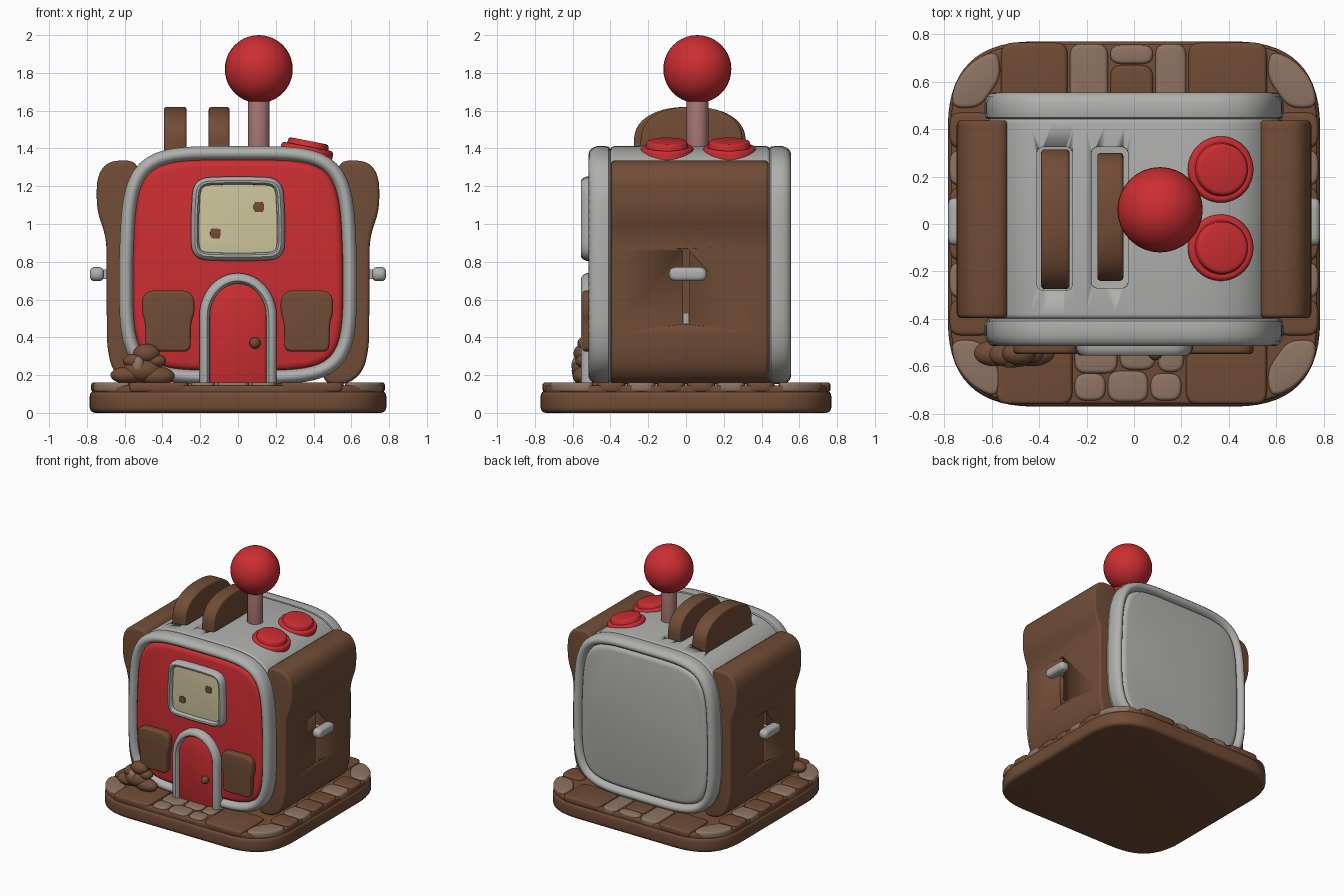
import bpy, bmesh, math
from mathutils import Matrix, Vector

if "Cube" in bpy.data.objects:
    bpy.data.objects.remove(bpy.data.objects["Cube"])


def material(name, r, g, b):
    m = bpy.data.materials.new(name)
    m.diffuse_color = (r, g, b, 1)
    m.use_nodes = True
    m.node_tree.nodes["Principled BSDF"].inputs["Base Color"].default_value = m.diffuse_color
    return m


RED = material("red", 0.60, 0.027, 0.032)
BROWN = material("brown", 0.165, 0.073, 0.037)
STONE = material("light_stone", 0.27, 0.175, 0.125)
GREY = material("light_grey", 0.43, 0.43, 0.42)
CREAM = material("cream", 0.62, 0.57, 0.34)
PINK = material("dusty_pink", 0.40, 0.19, 0.18)

PLANES = {"XZ": lambda u, v, d: (u, d, v), "YZ": lambda u, v, d: (d, u, v), "XY": lambda u, v, d: (u, v, d)}


def finish(name, bm, mat, angle=40):
    bmesh.ops.recalc_face_normals(bm, faces=bm.faces[:])
    me = bpy.data.meshes.new(name)
    bm.to_mesh(me)
    bm.free()
    me.materials.append(mat)
    me.polygons.foreach_set("use_smooth", [True] * len(me.polygons))
    me.set_sharp_from_angle(angle=math.radians(angle))
    ob = bpy.data.objects.new(name, me)
    bpy.context.collection.objects.link(ob)
    return ob


# ---- outline helpers ----
def round_poly(pts, r, seg=6):
    out, n = [], len(pts)
    for i in range(n):
        p, a, b = Vector(pts[i]), Vector(pts[i - 1]), Vector(pts[(i + 1) % n])
        s = p + (a - p).normalized() * min(r, (a - p).length * 0.48)
        e = p + (b - p).normalized() * min(r, (b - p).length * 0.48)
        for k in range(seg + 1):
            t = k / seg
            out.append(s * (1 - t) ** 2 + p * 2 * t * (1 - t) + e * t * t)
    return out


def rect(x0, x1, y0, y1):
    return [(x0, y0), (x1, y0), (x1, y1), (x0, y1)]


def superellipse(cx, cy, a, b, n, taper=0.0, steps=96):
    out = []
    for i in range(steps):
        t = math.tau * i / steps
        c, s = math.cos(t), math.sin(t)
        k = (abs(c) ** n + abs(s) ** n) ** (-1 / n)
        out.append((cx + a * c * k * (1 - taper * max(0, s * k)), cy + b * s * k))
    return out


def inset(pts, off):
    n, out = len(pts), []
    for i in range(n):
        p = Vector(pts[i])
        d1 = (p - Vector(pts[i - 1])).normalized()
        d2 = (Vector(pts[(i + 1) % n]) - p).normalized()
        n1, n2 = Vector((-d1.y, d1.x)), Vector((-d2.y, d2.x))
        out.append(p + (n1 + n2) / max(0.3, 1 + n1.dot(n2)) * off)
    return out


def loft(name, mat, outline, profile, plane):
    """Stack copies of an outline; profile holds (inset, depth) pairs."""
    pts = [Vector(p) for p in outline]
    if sum(pts[i - 1].cross(pts[i]) for i in range(len(pts))) < 0:
        pts.reverse()
    bm, f = bmesh.new(), PLANES[plane]
    loops = [[bm.verts.new(f(p.x, p.y, d)) for p in inset(pts, off)] for off, d in profile]
    n = len(pts)
    for A, B in zip(loops, loops[1:]):
        for i in range(n):
            bm.faces.new((A[i - 1], A[i], B[i], B[i - 1]))
    bm.faces.new(loops[0])
    bm.faces.new(loops[-1])
    return finish(name, bm, mat)


def slab(name, mat, outline, d0, d1, r, plane):
    q = [(r * (1 - math.sin(k * math.pi / 8)), r * (1 - math.cos(k * math.pi / 8))) for k in range(5)]
    s = 1 if d1 > d0 else -1
    prof = [(o, d0 + s * d) for o, d in q] + [(o, d1 - s * d) for o, d in reversed(q)]
    return loft(name, mat, outline, prof, plane)


def ball(name, mat, loc, scale):
    bm = bmesh.new()
    m = Matrix.Translation(loc) @ Matrix.Diagonal((*scale, 1))
    bmesh.ops.create_uvsphere(bm, u_segments=32, v_segments=20, radius=1, matrix=m)
    return finish(name, bm, mat)


def cut(ob, *cutters):
    for c in cutters:
        m = ob.modifiers.new("slot", "BOOLEAN")
        m.object, m.operation, m.solver = c, "DIFFERENCE", "EXACT"
        bpy.context.view_layer.objects.active = ob
        bpy.ops.object.modifier_apply(modifier=m.name)
        bpy.data.objects.remove(c)


# ---- base and paving stones ----
base = round_poly(rect(-.785, .785, -.77, .77), .36, 14)
slab("base", BROWN, base, 0, .118, .03, "XY")
slab("paving_bed", BROWN, inset(base, .012), .10, .145, .012, "XY")


def stone(pts, mat, top=.162):
    slab("paving_stone", mat, round_poly(pts, .05, 4), .11, top, .016, "XY")


for x0, x1, y0, y1, m in [(-.58, -.26, -.76, -.45, BROWN), (.22, .56, -.76, -.45, BROWN),
                          (-.25, -.12, -.745, -.63, STONE), (-.11, .06, -.75, -.62, STONE),
                          (.07, .20, -.745, -.63, STONE), (-.25, -.07, -.63, -.48, STONE),
                          (-.06, .09, -.615, -.48, STONE), (.10, .21, -.625, -.48, STONE),
                          (-.56, -.28, .50, .765, BROWN), (-.27, -.11, .50, .76, STONE),
                          (-.10, .08, .50, .67, BROWN), (-.10, .08, .675, .755, STONE),
                          (.09, .22, .50, .76, STONE), (.23, .56, .50, .765, BROWN)]:
    stone(rect(x0, x1, y0, y1), m)
for sx in (-1, 1):
    for sy in (-1, 1):
        stone([(sx * x, sy * y) for x, y in ((.775, .49), (.65, .49), (.56, .62), (.575, .735), (.68, .69), (.755, .60))], STONE)
    for i in range(6):
        y = -.47 + i * .158
        a, b = sorted((sx * .60, sx * .778))
        stone(rect(a, b, y, y + .15), STONE if i % 3 == 1 else BROWN)

# ---- toaster body ----
body = superellipse(0, .782, .63, .63, 4.4, .035)
core = slab("body_core", GREY, body, -.40, .445, .02, "XZ")
cut(core, slab("cutter", GREY, round_poly(rect(-.41, -.26, -.28, .325), .03), 1.15, 1.6, .001, "XY"),
    slab("cutter", GREY, round_poly(rect(-.18, -.025, -.27, .325), .03), 1.15, 1.6, .001, "XY"))

# front and back rims with their panels
rim = [(.02, .0), (.003, .012), (0, .03), (0, .075), (.01, .10), (.024, .114), (.038, .118),
       (.054, .112), (.066, .098), (.074, .07)]
panel = [(.07, .06), (.077, .085), (.088, .098), (.11, .103)]
for name, y, s, mat in (("front", -.397, -1, RED), ("back", .437, 1, GREY)):
    loft(name + "_rim", GREY, body, [(o, y + s * d) for o, d in rim], "XZ")
    loft(name + "_panel", mat, body, [(o, y + s * d) for o, d in panel], "XZ")

# bread-shaped side panels with slot and lever
side = [(.53, 1.337), (.69, 1.335), (.748, 1.25), (.748, 1.07), (.697, .93), (.694, .35),
        (.665, .22), (.58, .15), (.45, .15), (.45, 1.15), (.53, 1.22)]
for s in (-1, 1):
    p = slab("side_panel", BROWN, round_poly([(s * x, z) for x, z in side], .07), -.397, .437, .02, "XZ")
    cut(p, slab("cutter", BROWN, round_poly(rect(-.018, .018, .47, .87), .015), s * .64, s * .8, .001, "YZ"))
    slab("lever_handle", GREY, round_poly(rect(-.09, .11, .697, .772), .045), s * .71, s * .784, .025, "YZ")
    slab("lever_stem", GREY, rect(-.015, .015, .71, .76), s * .63, s * .73, .002, "YZ")
    slab("lever_stop", GREY, rect(-.017, .017, .47, .53), s * .62, s * .675, .004, "YZ")

# ---- front details ----
moulding = [(0, -.48), (0, -.525), (.008, -.545), (.02, -.555), (.032, -.553), (.041, -.54), (.044, -.515)]
win = round_poly([(-.247, .81), (0, .803), (.247, .81), (.25, 1.03), (.237, 1.245), (0, 1.253), (-.237, 1.245), (-.25, 1.03)], .09)
loft("window_frame", GREY, win, moulding, "XZ")
loft("window_pane", CREAM, win, [(.036, -.50), (.036, -.527), (.05, -.529)], "XZ")
for x, z in ((.11, 1.09), (-.12, .95)):
    slab("window_spot", BROWN, round_poly(rect(x - .027, x + .027, z - .027, z + .027), .02), -.525, -.533, .001, "XZ")

arch = [(-.205, .09), (.205, .09)] + [(.205 * math.cos(math.pi * k / 24), .51 + .23 * math.sin(math.pi * k / 24)) for k in range(25)]
loft("door_frame", GREY, arch, [(o * 1.3, d) for o, d in moulding], "XZ")
loft("door", RED, arch, [(.052, -.49), (.055, -.525), (.07, -.533)], "XZ")
ball("door_knob", BROWN, (.09, -.545, .37), (.03, .03, .03))

half = [(.118, .325), (.122, .48), (.14, .53), (.138, .615), (.10, .648)]
bread = half + [(-x, z) for x, z in reversed(half)]
for cx in (-.37, .365):
    slab("bread_shutter", BROWN, round_poly([(cx + x, z) for x, z in bread], .035), -.48, -.548, .016, "XZ")

# bush beside the door
for x, y, z, a, b, c in [(-.59, -.545, .20, .085, .055, .045), (-.43, -.545, .195, .095, .055, .05),
                         (-.51, -.55, .225, .10, .055, .06), (-.55, -.55, .275, .06, .048, .038),
                         (-.43, -.54, .275, .05, .045, .035), (-.485, -.545, .315, .07, .05, .05)]:
    ball("bush", BROWN, (x, y, z), (a, b, c))
ball("bush_patch", STONE, (-.53, -.576, .25), (.035, .03, .05))

# ---- toast slices ----
for x0, x1, y0, y1 in ((-.392, -.272, -.275, .315), (-.155, -.045, -.24, .30)):
    top = superellipse((y0 + y1) / 2, 1.44, (y1 - y0) / 2, .18, 2.3, 0, 64)
    pts = [p for p in top if p[1] >= 1.4399] + [(y0, 1.2), (y1, 1.2)]
    ang = sorted(pts, key=lambda p: math.atan2(p[1] - 1.4, p[0] - (y0 + y1) / 2))
    slab("toast_slice", BROWN, ang, x0, x1, .015, "YZ")

# ---- joystick and buttons ----
circle = superellipse(.11, .06, .058, .058, 2, 0, 32)
slab("joystick_shaft", PINK, circle, 1.35, 1.70, .004, "XY")
ball("joystick_ball", RED, (.11, .06, 1.82), (.18, .18, .18))
disc = superellipse(0, 0, .14, .14, 2, 0, 48)
for y in (.23, -.10):
    b = loft("button", RED, disc, [(0, -.04), (0, .008), (.006, .019), (.016, .023), (.027, .021), (.03, .026),
                                  (.031, .042), (.037, .05), (.047, .053)], "XY")
    b.location, b.rotation_euler = (.365, y, 1.388), (0, math.radians(11), 0)
